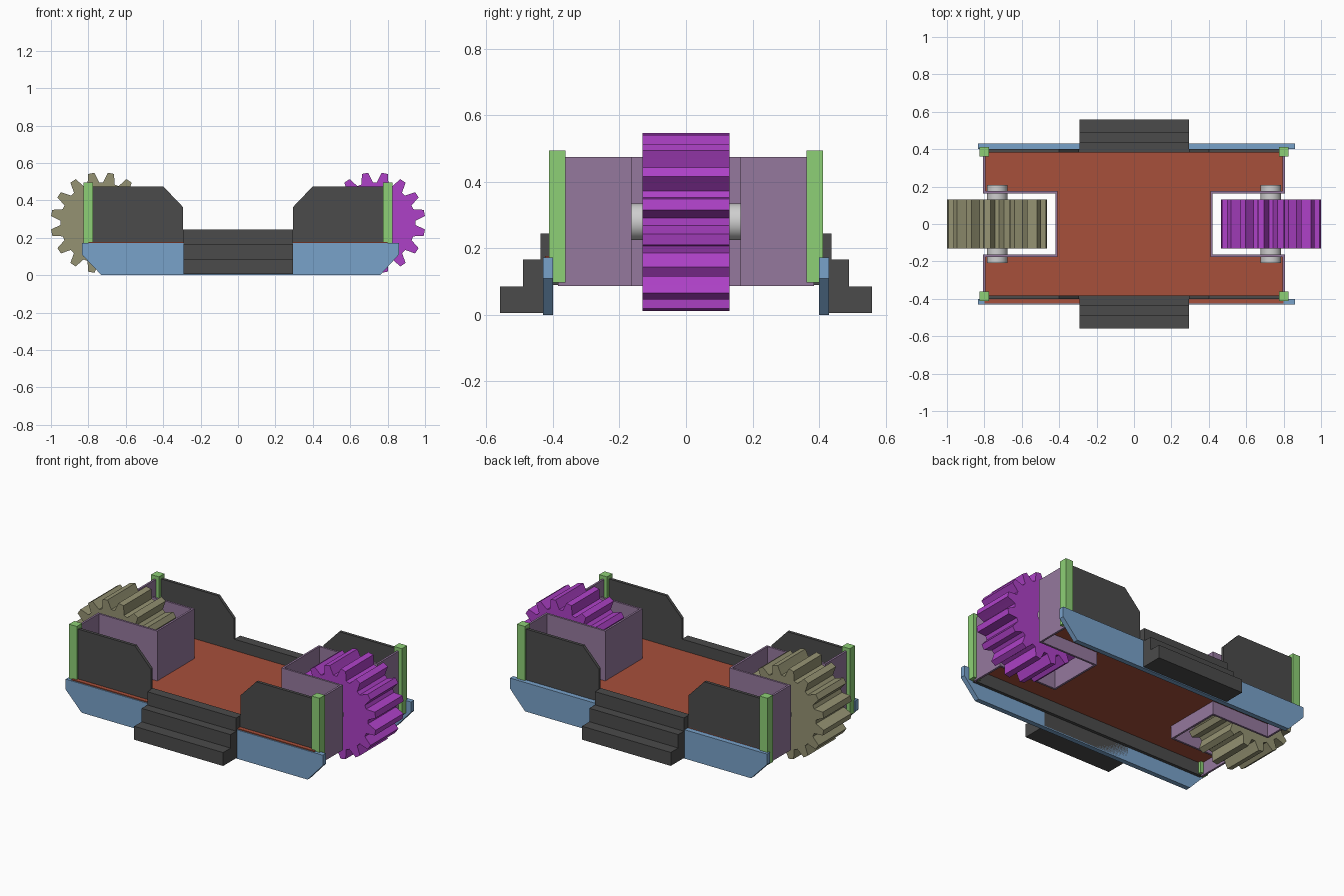
import bpy, bmesh, math
from mathutils import Vector

cube = bpy.data.objects.get("Cube")
if cube:
    bpy.data.objects.remove(cube, do_unlink=True)


def material(name, rgb):
    m = bpy.data.materials.new(name)
    m.use_nodes = True
    m.diffuse_color = (*rgb, 1)
    for n in m.node_tree.nodes:
        if n.type == 'BSDF_PRINCIPLED':
            n.inputs["Base Color"].default_value = (*rgb, 1)
    return m


CHARCOAL = material("charcoal", (.07, .07, .07))
RUST = material("rust_red", (.39, .08, .043))
BLUE = material("steel_blue", (.19, .36, .59))
GREEN = material("leaf_green", (.27, .63, .18))
MAUVE = material("mauve", (.30, .19, .34))
MAGENTA = material("magenta", (.42, .053, .57))
OLIVE = material("olive", (.30, .29, .17))
SILVER = material("silver", (.62, .62, .62))

# Ways to stand a 2D outline up along the extrusion axis
AXES = {
    'x': lambda a, b, d: Vector((d, a, b)),
    'y': lambda a, b, d: Vector((a, d, b)),
    'z': lambda a, b, d: Vector((a, b, d)),
}


def prism(name, outline, axis, lo, hi, mat):
    """Extrude a closed 2D outline between lo and hi along an axis."""
    place = AXES[axis]
    bm = bmesh.new()
    face = bm.faces.new([bm.verts.new(place(a, b, lo)) for a, b in outline])
    moved = bmesh.ops.extrude_face_region(bm, geom=[face])["geom"]
    verts = [g for g in moved if isinstance(g, bmesh.types.BMVert)]
    bmesh.ops.translate(bm, verts=verts, vec=place(0, 0, hi - lo))
    bmesh.ops.recalc_face_normals(bm, faces=bm.faces)
    mesh = bpy.data.meshes.new(name)
    bm.to_mesh(mesh)
    bm.free()
    mesh.materials.append(mat)
    ob = bpy.data.objects.new(name, mesh)
    bpy.context.collection.objects.link(ob)
    return ob


def rect(a0, a1, b0, b1):
    return [(a0, b0), (a1, b0), (a1, b1), (a0, b1)]


def mirrored(half):
    """Close a half outline by reflecting its first coordinate."""
    return half + [(-a, b) for a, b in reversed(half)]


def gear_outline(cx, cz, teeth=16):
    tooth = [(-8.3, .217), (-5.5, .245), (-3.6, .27),
             (3.6, .27), (5.5, .245), (8.3, .217)]
    pts = []
    for i in range(teeth):
        for off, r in tooth:
            t = math.radians((i + .5) * 360 / teeth + off)
            pts.append((cx + r * math.cos(t), cz + r * math.sin(t)))
    return pts


# Floor with a gear notch at each end
notch = [(.8, .17), (.415, .17), (.415, -.17), (.8, -.17)]
prism("floor", mirrored([(.8, .4)] + notch + [(.8, -.424)]),
      'z', .166, .178, RUST)

# Side walls, skirts, steps and corner posts
wall = mirrored([(.8, .09), (.8, .475), (.4, .475), (.295, .365), (.295, .245)])
skirt = [(-.73, 0), (.76, 0), (.86, .11), (.86, .172), (-.835, .172), (-.835, .11)]
for side, s in (("front", -1), ("back", 1)):
    prism(side + "_wall", wall, 'y', s * .382, s * .4, CHARCOAL)
    prism(side + "_skirt", skirt, 'y', s * .4, s * .43, BLUE)
    steps = [(.4, .006), (.56, .006), (.56, .086), (.49, .086),
             (.49, .166), (.437, .166), (.437, .245), (.4, .245)]
    prism(side + "_steps", [(s * y, z) for y, z in steps],
          'x', -.292, .294, CHARCOAL)
    for end, e in (("right", -1), ("left", 1)):
        prism(f"{side}_{end}_post",
              rect(e * .8 - .026, e * .8 + .026, s * .387 - .025, s * .387 + .025),
              'z', .097, .495, GREEN)

# Gear housings, gears and axles at both ends
housing = [(.806, .385), (.806, .164), (.421, .164)]
lining = [(.409, .176), (.794, .176), (.794, .385)]
outer = housing + [(x, -y) for x, y in reversed(housing)]
inner = [(x, -y) for x, y in reversed(lining)] + lining
for end, e, mat in (("right", -1, OLIVE), ("left", 1, MAGENTA)):
    prism(end + "_housing", [(e * x, y) for x, y in outer + inner],
          'z', .087, .475, MAUVE)
    cx, cz = e * .732, .28
    prism(end + "_gear", gear_outline(cx, cz), 'y', -.131, .131, mat)
    circle = [(cx + .055 * math.cos(i * math.tau / 32),
               cz + .055 * math.sin(i * math.tau / 32)) for i in range(32)]
    axle = prism(end + "_axle", circle, 'y', -.208, .208, SILVER)
    bpy.ops.object.select_all(action='DESELECT')
    axle.select_set(True)
    bpy.context.view_layer.objects.active = axle
    bpy.ops.object.shade_smooth_by_angle()
